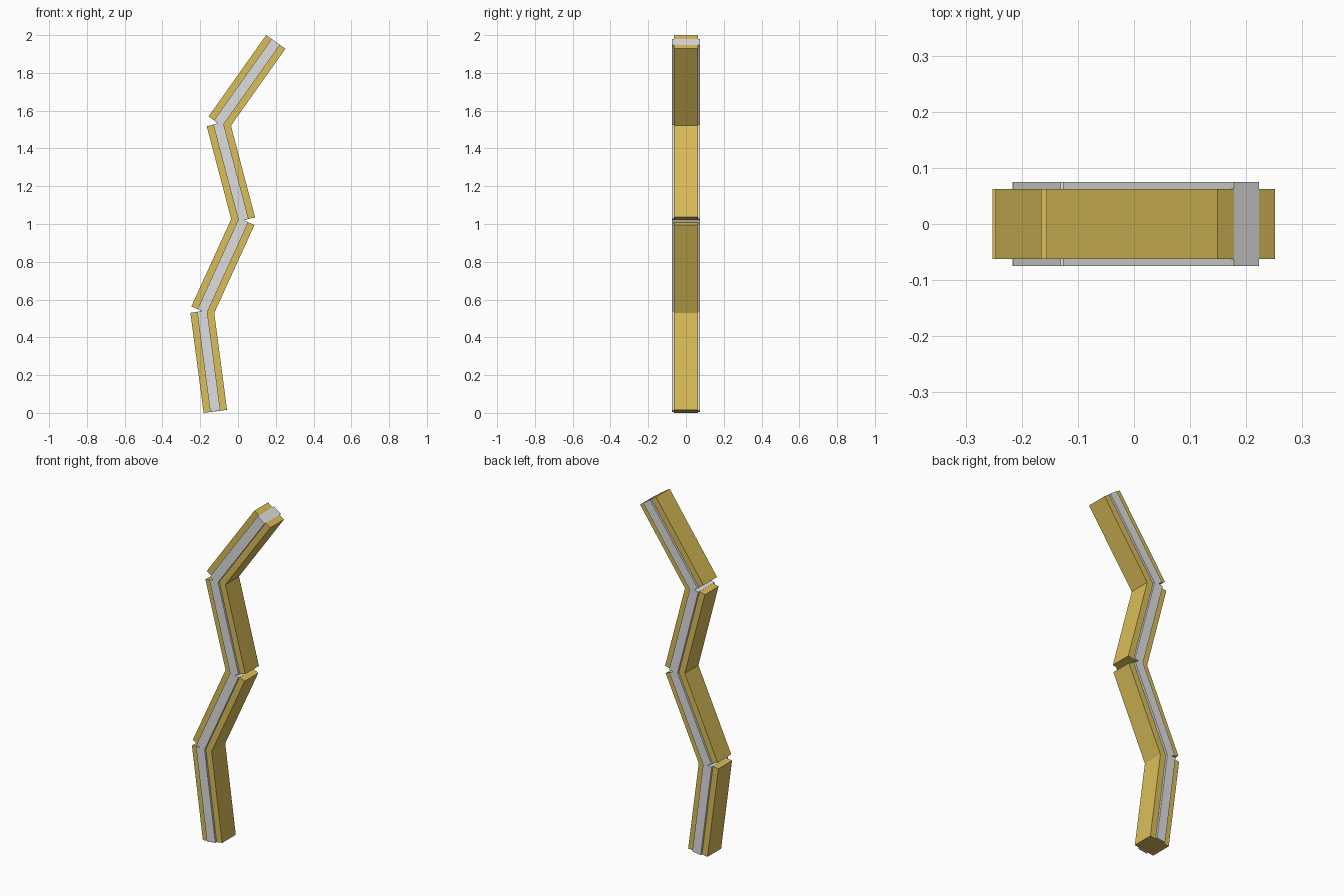
import bpy
import math
from mathutils import Vector

if "Cube" in bpy.data.objects:
    bpy.data.objects.remove(bpy.data.objects["Cube"], do_unlink=True)


def make_material(name, color):
    mat = bpy.data.materials.new(name)
    mat.use_nodes = True
    mat.diffuse_color = color
    mat.node_tree.nodes["Principled BSDF"].inputs["Base Color"].default_value = color
    return mat


def add_bar(name, start, end, width, depth, mat):
    """Square-ended bar running between two points in the XZ plane."""
    run = end - start
    angle = math.atan2(run.x, run.z)
    bpy.ops.mesh.primitive_cube_add(size=1, location=(start + end) / 2,
                                    rotation=(0, angle, 0))
    bar = bpy.context.object
    bar.name = name
    bar.scale = (width, depth, run.length)
    bpy.ops.object.transform_apply(location=False, rotation=False, scale=True)
    bar.data.materials.append(mat)


yellow = make_material("mustard yellow", (0.70, 0.51, 0.098, 1))
grey = make_material("light grey", (0.73, 0.73, 0.73, 1))

# Joints of the zigzag, from the foot to the tip
joints = [Vector((x, 0, z)) for x, z in (
    (-0.12, 0.008), (-0.19, 0.538), (0.03, 1.02), (-0.105, 1.533), (0.2, 1.964))]

# Each segment is a wide yellow bar with a deeper, narrow grey core
for i, (start, end) in enumerate(zip(joints, joints[1:]), 1):
    add_bar(f"segment_{i}_bar", start, end, 0.125, 0.125, yellow)
    # The core sits slightly forward so its end faces do not coincide
    nudge = (end - start).normalized() * 0.0006
    add_bar(f"segment_{i}_core", start + nudge, end + nudge, 0.054, 0.15, grey)
